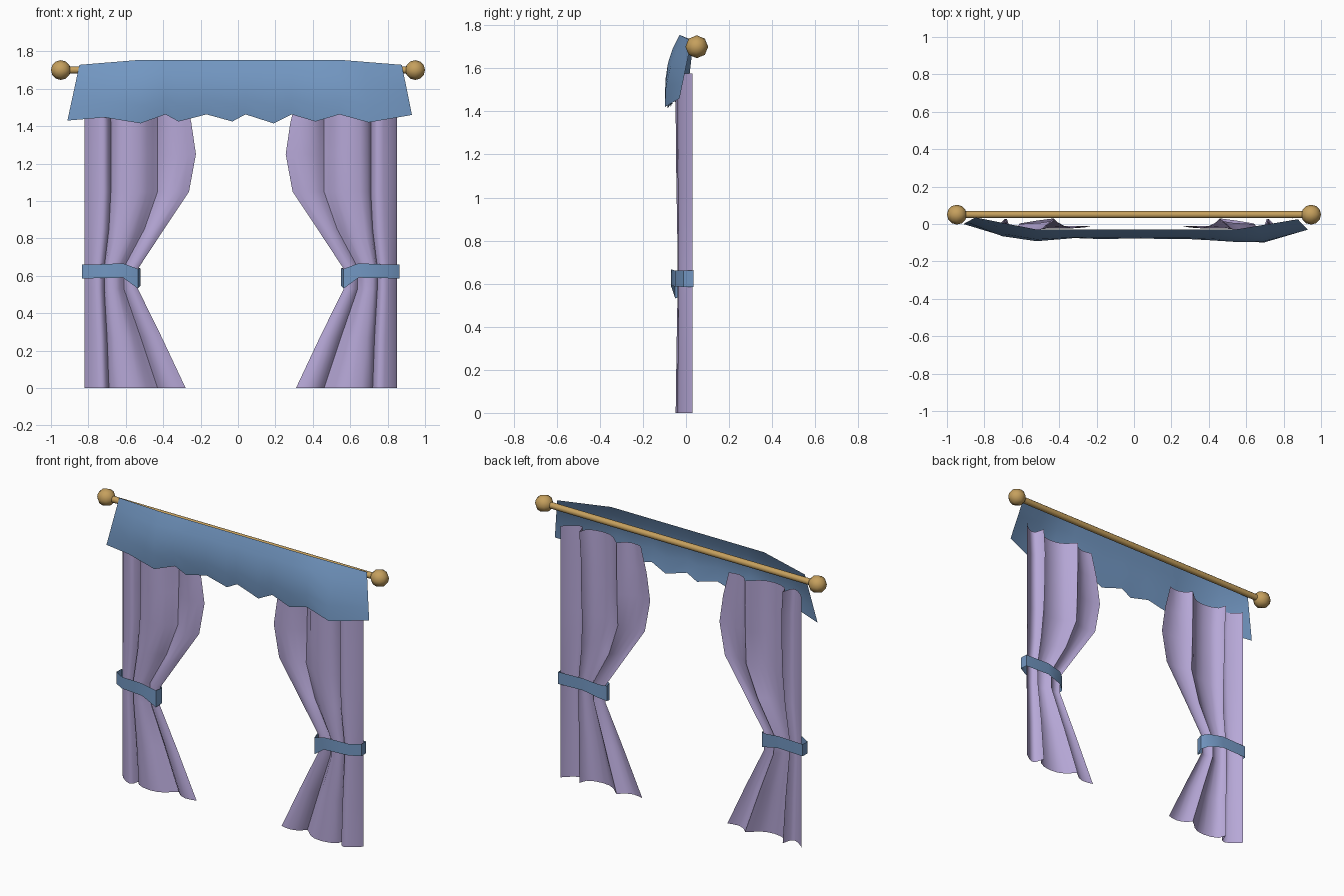
import bpy, bmesh, math

if "Cube" in bpy.data.objects:
    bpy.data.objects.remove(bpy.data.objects["Cube"])

CX = 0.015  # mirror line of the two curtain panels


def material(name, rgb):
    m = bpy.data.materials.new(name)
    m.diffuse_color = (*rgb, 1)
    m.use_nodes = True
    m.node_tree.nodes["Principled BSDF"].inputs["Base Color"].default_value = m.diffuse_color
    return m


LAVENDER = material("lavender cloth", (0.47, 0.39, 0.68))
BLUE = material("blue cloth", (0.17, 0.31, 0.54))
BRASS = material("brass", (0.56, 0.35, 0.11))


def sheet(name, rows, mat, angle, closed=False):
    """Grid surface through rows of points; closed joins each row's ends."""
    n = len(rows[0])
    verts = [p for row in rows for p in row]
    faces = []
    for r in range(len(rows) - 1):
        for c in range(n if closed else n - 1):
            d = (c + 1) % n
            faces.append((r * n + c, r * n + d, (r + 1) * n + d, (r + 1) * n + c))
    me = bpy.data.meshes.new(name)
    me.from_pydata(verts, [], faces)
    bm = bmesh.new()
    bm.from_mesh(me)
    bmesh.ops.recalc_face_normals(bm, faces=bm.faces)
    if not closed and sum(f.normal.y for f in bm.faces) > 0:
        bmesh.ops.reverse_faces(bm, faces=bm.faces)
    bm.to_mesh(me)
    bm.free()
    me.materials.append(mat)
    ob = bpy.data.objects.new(name, me)
    bpy.context.collection.objects.link(ob)
    bpy.context.view_layer.objects.active = ob
    ob.select_set(True)
    bpy.ops.object.shade_smooth_by_angle(angle=math.radians(angle))
    ob.select_set(False)
    return ob


def interp(x, pts):
    for (a, fa), (b, fb) in zip(pts, pts[1:]):
        if x <= b:
            return fa + (fb - fa) * (x - a) / (b - a)
    return pts[-1][1]


# Curtain rod and finials
bpy.ops.mesh.primitive_cylinder_add(vertices=12, radius=0.019, depth=1.88,
                                    location=(0, 0.05, 1.70), rotation=(0, math.pi / 2, 0))
rod = bpy.context.object
rod.name = "rod"
rod.data.materials.append(BRASS)
bpy.ops.object.shade_smooth_by_angle(angle=math.radians(40))
rod.select_set(False)
for side, label in ((-1, "left"), (1, "right")):
    bpy.ops.mesh.primitive_uv_sphere_add(segments=8, ring_count=6, radius=0.053,
                                         location=(side * 0.947, 0.05, 1.70),
                                         rotation=(0, math.pi / 2, 0))
    ball = bpy.context.object
    ball.name = label + "_finial"
    ball.data.materials.append(BRASS)
    bpy.ops.object.shade_smooth_by_angle(angle=math.radians(60))
    ball.select_set(False)

# Valance: bulging sheet with a jagged hem (x, y, z along the hem)
hem = [(-0.912, 0.0, 1.43), (-0.714, -0.06, 1.447), (-0.521, -0.085, 1.415),
       (-0.388, -0.07, 1.463), (-0.318, -0.062, 1.425), (-0.168, -0.07, 1.463),
       (-0.03, -0.066, 1.425), (0.04, -0.066, 1.463), (0.19, -0.07, 1.415),
       (0.286, -0.07, 1.463), (0.414, -0.08, 1.425), (0.543, -0.092, 1.463),
       (0.698, -0.098, 1.42), (0.93, -0.03, 1.46)]
rows = []
for t in (0, 0.22, 0.45, 0.72, 1):
    row = []
    for x, y, z in hem:
        tx = interp(x, [(-0.912, -0.848), (-0.521, -0.52), (0.543, 0.54), (0.93, 0.876)])
        ty = interp(x, [(-0.912, 0.035), (-0.521, -0.03), (0.543, -0.03), (0.93, 0.025)])
        tz = interp(x, [(-0.912, 1.728), (-0.521, 1.755), (0.543, 1.755), (0.93, 1.728)])
        bulge = interp(x, [(-0.912, 0), (-0.714, 0.028), (0.698, 0.026), (0.93, 0)])
        row.append((tx + (x - tx) * t,
                    ty + (y - ty) * t - bulge * 4 * t * (1 - t),
                    tz + (z - tz) * t))
    rows.append(row)
sheet("valance", rows, BLUE, 50)

# Curtain panels: fold profile (fraction of width, y), then per row
# (z, inner edge x, fold depth, fold 1 centre x, fold 2 centre x)
folds = [(0, 0.03), (0.03, 0.008), (0.08, -0.012), (0.13, -0.03), (0.18, -0.04),
         (0.22, -0.028), (0.25, 0.028), (0.275, -0.02), (0.34, -0.04), (0.42, -0.048),
         (0.5, -0.042), (0.56, -0.022), (0.61, 0.008), (0.65, 0.03), (0.69, 0.01),
         (0.75, -0.01), (0.84, -0.022), (0.93, -0.018), (1, -0.01)]
edge = [(0, -0.28, 1, -0.69, -0.43), (0.27, -0.407, 0.8, -0.7, -0.52),
        (0.53, -0.535, 0.55, -0.715, -0.61), (0.645, -0.53, 0.5, -0.715, -0.61),
        (0.85, -0.395, 0.6, -0.69, -0.5), (1.05, -0.262, 0.8, -0.68, -0.43),
        (1.25, -0.225, 0.95, -0.68, -0.43), (1.42, -0.25, 1, -0.68, -0.43),
        (1.575, -0.29, 1, -0.69, -0.43)]
# Tieback loop (x, y, bottom z, top z)
loop = [(-0.832, 0.034, 0.585, 0.66), (-0.834, -0.012, 0.585, 0.66),
        (-0.77, -0.05, 0.587, 0.66), (-0.615, -0.07, 0.59, 0.667),
        (-0.535, -0.05, 0.532, 0.637), (-0.522, -0.005, 0.545, 0.64),
        (-0.56, 0.022, 0.565, 0.65), (-0.66, 0.034, 0.59, 0.665)]
for side, label in ((1, "left"), (-1, "right")):
    def place(x):
        return CX + side * (x - CX)

    panel = []
    for z, xi, depth, f1, f2 in edge:
        across = [(0, -0.82), (0.25, f1), (0.65, f2), (1, xi)]
        panel.append([(place(interp(u, across)),
                       -0.03 + (y + 0.03) * (depth if 0.1 < u < 0.95 else 1), z)
                      for u, y in folds])
    sheet(label + "_curtain", panel, LAVENDER, 70)
    band = [[(place(p[0]), p[1], p[k]) for p in loop] for k in (2, 3)]
    sheet(label + "_tieback", band, BLUE, 30, closed=True)
